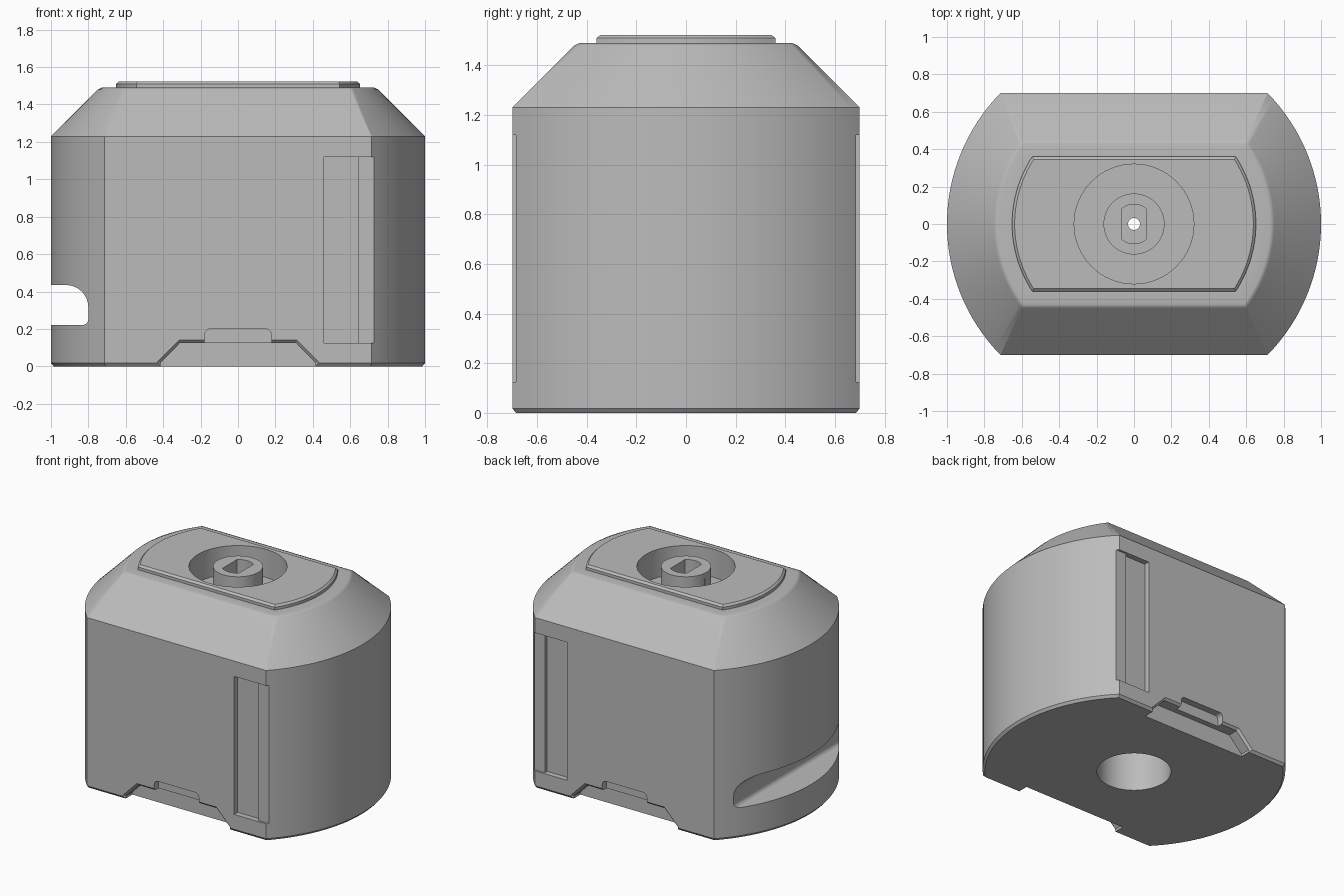
import bpy, bmesh, math

if "Cube" in bpy.data.objects:
    bpy.data.objects.remove(bpy.data.objects["Cube"], do_unlink=True)

grey = bpy.data.materials.new("light_grey_plastic")
grey.use_nodes = True
COLOUR = (0.5, 0.5, 0.5, 1)
grey.diffuse_color = COLOUR
grey.node_tree.nodes["Principled BSDF"].inputs["Base Color"].default_value = COLOUR


def loft(name, rings):
    """Closed solid skinned through rings of equal point count."""
    bm = bmesh.new()
    rows = [[bm.verts.new(p) for p in ring] for ring in rings]
    n = len(rows[0])
    for a, b in zip(rows, rows[1:]):
        for i in range(n):
            j = (i + 1) % n
            bm.faces.new((a[i], a[j], b[j], b[i]))
    bm.faces.new(rows[0][::-1])
    bm.faces.new(rows[-1])
    bmesh.ops.recalc_face_normals(bm, faces=bm.faces)
    mesh = bpy.data.meshes.new(name)
    bm.to_mesh(mesh)
    bm.free()
    mesh.materials.append(grey)
    obj = bpy.data.objects.new(name, mesh)
    bpy.context.collection.objects.link(obj)
    return obj


def flat_sided(r, h, z, n=32):
    """Circle of radius r trimmed flat at y = +-h."""
    a = math.asin(min(1, h / r))
    half = [-a + 2 * a * i / n for i in range(n + 1)]
    angles = half + [math.pi + t for t in half]
    return [(r * math.cos(t), r * math.sin(t), z) for t in angles]


def cylinder(name, r, z0, z1, n=64):
    turn = [2 * math.pi * i / n for i in range(n)]
    return loft(name, [[(r * math.cos(t), r * math.sin(t), z) for t in turn]
                       for z in (z0, z1)])


def along_y(name, sections):
    """Solid from (y, xz profile) pairs."""
    return loft(name, [[(x, y, z) for x, z in prof] for y, prof in sections])


def box(name, x0, x1, y0, y1, z0, z1):
    prof = [(x0, z0), (x1, z0), (x1, z1), (x0, z1)]
    return along_y(name, [(y0, prof), (y1, prof)])


def cut(target, tool):
    mod = target.modifiers.new("cut", 'BOOLEAN')
    mod.operation = 'DIFFERENCE'
    mod.solver = 'EXACT'
    mod.object = tool
    bpy.context.view_layer.objects.active = target
    bpy.ops.object.modifier_apply(modifier=mod.name)
    bpy.data.objects.remove(tool, do_unlink=True)


def arc(cx, cz, r, start, end, n=8):
    return [(cx + r * math.cos(math.radians(start + (end - start) * i / n)),
             cz + r * math.sin(math.radians(start + (end - start) * i / n)))
            for i in range(n + 1)]


def notch_profile(g):
    """Trapezoid foot notch, grown by g for its chamfered rim."""
    right = [(0.415 + g, -0.1), (0.415 + g, 0.018 + 0.4 * g),
             (0.31 + 0.4 * g, 0.125 + g)]
    return right + [(-x, z) for x, z in reversed(right)]


# Body with sloped shoulders and raised top plate
body = loft("housing", [flat_sided(*layer) for layer in (
    (0.985, 0.685, 0), (1, 0.7, 0.018), (1, 0.7, 1.23),
    (0.75, 0.45, 1.48), (0.728, 0.428, 1.49),
    (0.652, 0.36, 1.49), (0.652, 0.36, 1.51), (0.638, 0.345, 1.523))])

# Round top recess leaving a central boss
ring = cylinder("recess_cutter", 0.32, 1.32, 1.7)
cut(ring, cylinder("boss_core", 0.163, 1.2, 1.8))
cut(body, ring)

# Double-flat shaft socket, pin hole and bottom bore
socket = loft("socket_cutter", [[(-y, x, z) for x, y, z in flat_sided(0.105, 0.065, h, 12)]
                                for h in (1.40, 1.7)])
cut(body, socket)
cut(body, cylinder("bore_cutter", 0.245, -0.1, 1.0))
cut(body, cylinder("pin_cutter", 0.032, 0.9, 1.6, 32))

# Side channel running front to back
channel = ([(-1.2, 0.22)] + arc(-0.835, 0.255, 0.035, -90, 0)
           + arc(-0.92, 0.315, 0.12, 0, 90) + [(-1.2, 0.435)])
cut(body, along_y("channel_cutter", [(-1, channel), (1, channel)]))

# Matching details on the front and back faces
tab = ([(-0.178, 0.1), (0.178, 0.1)] + arc(0.148, 0.17, 0.03, 0, 90, 5)
       + arc(-0.148, 0.17, 0.03, 90, 180, 5))
for s in (-1, 1):
    cut(body, along_y("notch_cutter", [(s * y, notch_profile(g)) for y, g in (
        (0.61, 0), (0.685, 0), (0.7, 0.015), (0.74, 0.055))]))
    cut(body, along_y("tab_cutter", [(s * 0.65, tab), (s * 0.8, tab)]))
    cut(body, box("shelf_cutter", 0.6, 0.9, s * 0.685, s * 0.8, 0.125, 1.12))
    cut(body, box("pocket_cutter", 0.46, 0.645, s * 0.66, s * 0.8, 0.125, 1.12))

# Smooth curved walls, crisp edges
bpy.ops.object.select_all(action='DESELECT')
body.select_set(True)
bpy.context.view_layer.objects.active = body
bpy.ops.object.shade_smooth_by_angle(angle=math.radians(30))
weighted = body.modifiers.new("weighted_normals", 'WEIGHTED_NORMAL')
weighted.keep_sharp = True
